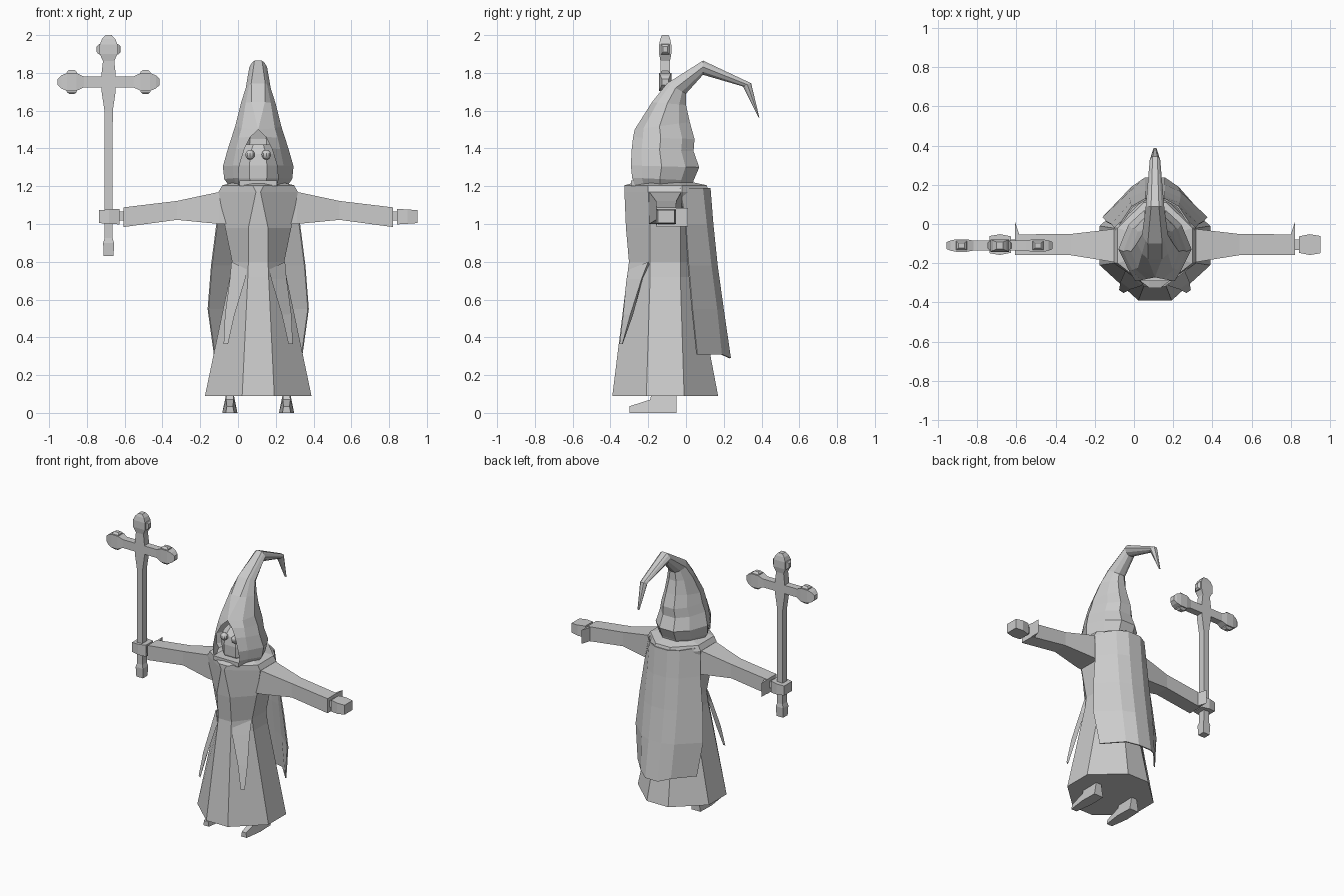
import bpy, bmesh, math
from mathutils import Vector

CX, CY = 0.107, -0.11          # body axis
grey = bpy.data.materials.new("stone_grey")
grey.diffuse_color = (0.6, 0.6, 0.6, 1)


def finish(name, bm):
    bmesh.ops.remove_doubles(bm, verts=bm.verts, dist=0.0005)
    bmesh.ops.recalc_face_normals(bm, faces=bm.faces)
    me = bpy.data.meshes.new(name)
    bm.to_mesh(me)
    bm.free()
    me.materials.append(grey)
    ob = bpy.data.objects.new(name, me)
    bpy.context.collection.objects.link(ob)
    return ob


def loft(name, rings, closed=True, caps=True, open_until=0):
    """Skin a list of rings; rings below open_until keep their seam open."""
    bm = bmesh.new()
    rows = [[bm.verts.new(p) for p in r] for r in rings]
    n = len(rows[0])
    for i in range(len(rows) - 1):
        a, b = rows[i], rows[i + 1]
        for j in range(n if closed and i >= open_until else n - 1):
            k = (j + 1) % n
            bm.faces.new((a[j], a[k], b[k], b[j]))
    if caps:
        if open_until == 0:
            bm.faces.new(rows[0])
        bm.faces.new(rows[-1])
    return finish(name, bm)


def rect(axis, t, c, a, b):
    """Rectangle ring at t along an axis, half sizes a and b on the other two."""
    pts = []
    for u, v in ((-a, -b), (a, -b), (a, b), (-a, b)):
        p = [c[0] + u, c[1] + v]
        p.insert(axis, t)
        pts.append(tuple(p))
    return pts


# robe: eight-sided body whose front panel narrows to a point at the collar
def robe_ring(z, rx, yf, yb, f, s):
    return [(CX + x, y, z) for x, y in (
        (-f, yf), (f, yf), (rx, CY - s), (rx, CY + s),
        (0.3 * rx, yb), (-0.3 * rx, yb), (-rx, CY + s), (-rx, CY - s))]


loft("robe", [robe_ring(*r) for r in (
    (0.09, 0.282, -0.39, 0.17, 0.085, 0.10),
    (0.72, 0.15, -0.312, 0.05, 0.055, 0.08),
    (0.80, 0.138, -0.302, 0.04, 0.052, 0.08),
    (0.98, 0.175, -0.318, 0.08, 0.052, 0.08),
    (1.17, 0.21, -0.326, 0.12, 0.012, 0.09),
    (1.205, 0.19, -0.325, 0.11, 0.03, 0.09),
    (1.22, 0.13, -0.27, 0.04, 0.03, 0.07))])

# cape: open sheet hanging from the shoulders
cape = loft("cape", [
    [(CX + x, y, z + dz) for x, y, dz in (
        (-w, ye, 0), (-m, yc, 0), (-0.05, yb, d), (0.05, yb, d), (m, yc, 0), (w, ye, 0))]
    for z, w, ye, m, yc, yb, d in (
        (1.19, 0.20, -0.03, 0.12, 0.09, 0.13, 0.0),
        (1.0, 0.222, 0.0, 0.125, 0.11, 0.145, 0.0),
        (0.78, 0.25, 0.015, 0.13, 0.135, 0.168, 0.0),
        (0.55, 0.268, 0.035, 0.13, 0.165, 0.20, 0.0),
        (0.31, 0.235, 0.06, 0.12, 0.19, 0.238, -0.02))],
    closed=False, caps=False)
sol = cape.modifiers.new("thickness", 'SOLIDIFY')
sol.thickness = 0.008


# hood: tilted rings, open at the face and closed into a bent pointed tip
def hood_ring(yf, zf, yb, zb, w, o):
    half = [(o, 0), (max(o, 0.72 * w), 0.16), (w, 0.45), (0.72 * w, 0.8), (0.3 * w, 1)]
    half = [(x, yf + (yb - yf) * t, zf + (zb - zf) * t) for x, t in half]
    return ([(CX + x, y, z) for x, y, z in half] +
            [(CX - x, y, z) for x, y, z in reversed(half)])


loft("hood", [hood_ring(*r) for r in (
    (-0.27, 1.20, 0.03, 1.19, 0.15, 0.10),
    (-0.285, 1.245, 0.04, 1.23, 0.18, 0.105),
    (-0.292, 1.31, 0.07, 1.30, 0.187, 0.10),
    (-0.287, 1.40, 0.04, 1.385, 0.162, 0.072),
    (-0.28, 1.46, 0.045, 1.45, 0.142, 0.042),
    (-0.272, 1.50, 0.02, 1.54, 0.122, 0.0),
    (-0.18, 1.645, 0.0, 1.63, 0.092, 0.035),
    (-0.10, 1.745, 0.0, 1.69, 0.066, 0.037),
    (0.09, 1.865, 0.09, 1.79, 0.047, 0.02),
    (0.345, 1.745, 0.302, 1.728, 0.027, 0.012),
    (0.388, 1.565, 0.383, 1.565, 0.008, 0.003))], open_until=5)

# head inside the hood
loft("head", [[(CX + r * math.cos(a), -0.135 + r * math.sin(a), z)
               for a in [math.pi / 8 + k * math.pi / 4 for k in range(8)]]
              for z, r in ((1.19, 0.10), (1.24, 0.118), (1.31, 0.12),
                           (1.37, 0.11), (1.42, 0.07))])

# raised rim under the chin
loft("chin_rim", [rect(2, z, (CX, -0.24), 0.10, 0.05) for z in (1.20, 1.23)])

# eyes
for s, side in ((-1, "left"), (1, "right")):
    bm = bmesh.new()
    bmesh.ops.create_uvsphere(bm, u_segments=10, v_segments=8, radius=0.026)
    bmesh.ops.translate(bm, verts=bm.verts, vec=Vector((CX + s * 0.043, -0.247, 1.367)))
    finish(side + "_eye", bm)

for s, side in ((-1, "left"), (1, "right")):
    X = lambda x: CX + s * x
    # sleeve: half height and depth shrink towards the elbow
    loft(side + "_sleeve", [rect(0, X(x), (CY + dy, z), dw, h) for x, dy, z, dw, h in (
        (0.12, 0, 1.09, 0.09, 0.09), (0.205, 0, 1.085, 0.085, 0.085),
        (0.43, 0.005, 1.072, 0.054, 0.05), (0.713, 0.005, 1.036, 0.052, 0.052))])
    # pointed cuff flap behind the wrist
    loft(side + "_cuff_flap", [[(X(0.69), -0.06, z), (X(0.713), -0.06, z), (X(0.713), 0.01, z)]
                               for z in (0.987, 1.085)])
    # wrist and hand
    loft(side + "_wrist", [rect(0, X(x), (CY + 0.005, 1.042), 0.027, 0.023)
                           for x in (0.70, 0.75)])
    loft(side + "_hand", [rect(0, X(x), (CY + 0.005, 1.039), d, h) for x, d, h in (
        (0.735, 0.042, 0.041), (0.79, 0.053, 0.038), (0.843, 0.044, 0.034))])
    # foot: side profile, narrower at the ankle than at the sole
    prof = ((-0.30, 0.0, 0.022), (-0.30, 0.035, 0.016), (-0.19, 0.07, 0.02),
            (-0.18, 0.11, 0.018), (-0.05, 0.11, 0.018), (-0.05, 0.0, 0.036),
            (-0.17, 0.0, 0.04))
    loft(side + "_foot", [[(X(0.15) + k * w, y, z) for y, z, w in prof] for k in (-1, 1)])
    # hanging sash end at the front of the waist
    loft(side + "_sash", [
        [(X(0.06), -0.30, 0.76), (X(0.142), -0.20, 0.80), (X(0.125), -0.18, 0.76)],
        [(X(0.068), -0.315, 0.71), (X(0.15), -0.235, 0.71), (X(0.12), -0.23, 0.71)],
        [(X(0.125), -0.333, 0.52), (X(0.176), -0.295, 0.52), (X(0.15), -0.28, 0.52)],
        [(X(0.16), -0.352, 0.365), (X(0.183), -0.337, 0.365), (X(0.168), -0.335, 0.365)]])

# staff: shaft with a foot knob and a cross-shaped head
SX, SZ = -0.685, 1.752
loft("staff_shaft", [rect(2, z, (SX, CY), a, b) for z, a, b in (
    (0.83, 0.026, 0.026), (0.90, 0.029, 0.03), (0.925, 0.021, 0.025), (1.60, 0.022, 0.025),
    (1.70, 0.037, 0.026), (1.80, 0.037, 0.026), (1.88, 0.028, 0.025))])
loft("cross_bar", [rect(0, SX + x, (CY, SZ), 0.025, 0.03) for x in (-0.19, 0.19)])


def cross_end(name, axis, start, sign, other):
    """Rounded end knob with a small tapered stud on each side."""
    def ring(ax, t, c, a, b):   # a: in the plane of the cross, b: depth
        if ax == 2:
            return rect(2, t, (c, CY), a, b)
        return rect(0, t, (CY, c), b, a)
    loft(name, [ring(axis, start + sign * t, other, a, b) for t, a, b in (
        (-0.02, 0.026, 0.024), (0.025, 0.047, 0.032), (0.075, 0.047, 0.032),
        (0.105, 0.035, 0.026), (0.125, 0.016, 0.018))])
    mid, cross = start + sign * 0.05, 2 - axis
    for k in (-1, 1):
        loft(name + "_stud", [ring(cross, other + k * t, mid, a, a * 0.85)
                              for t, a in ((0.035, 0.03), (0.053, 0.026), (0.063, 0.015))])


cross_end("cross_top", 2, 1.875, 1, SX)
cross_end("cross_left", 0, SX - 0.145, -1, SZ)
cross_end("cross_right", 0, SX + 0.145, 1, SZ)
